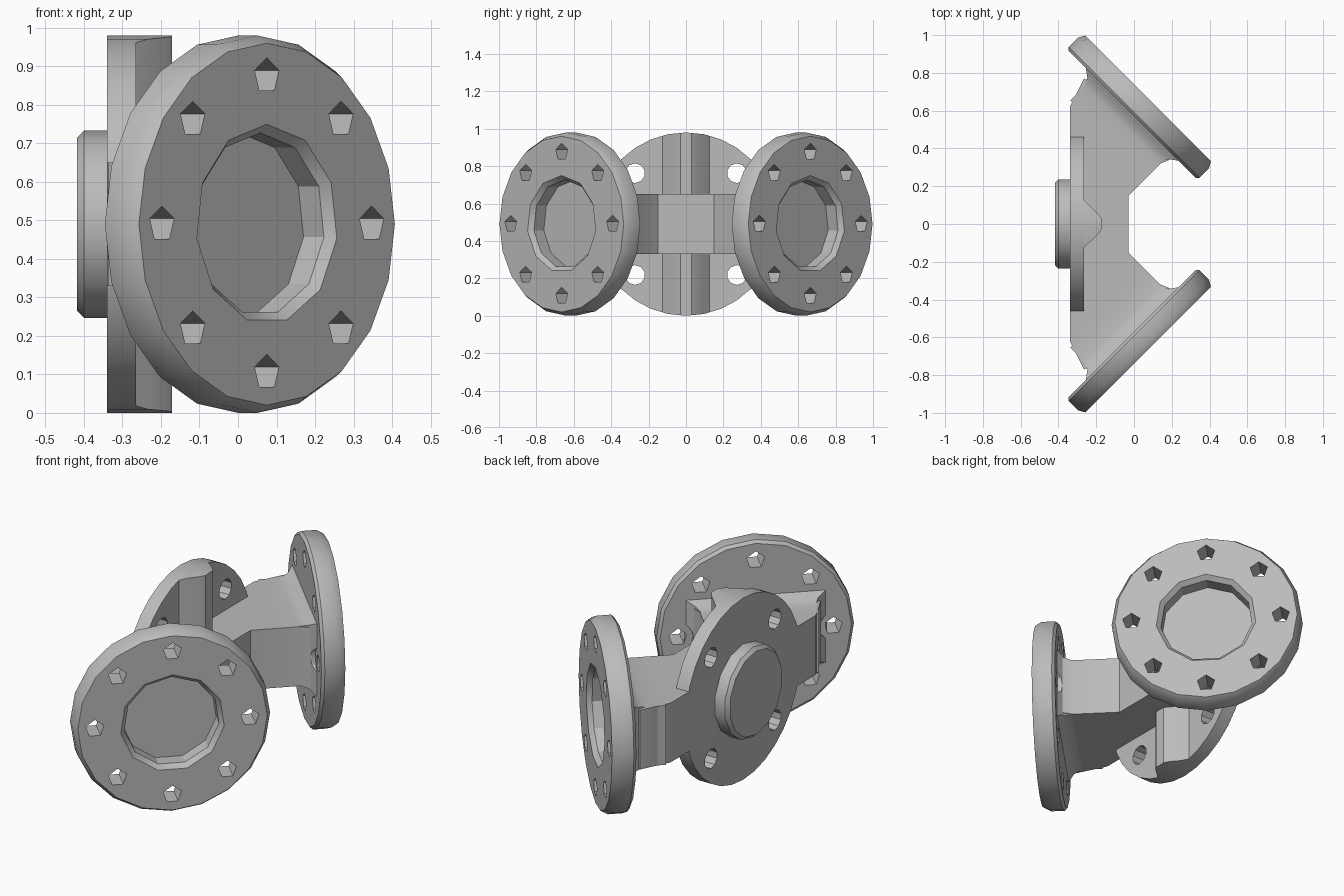
import bpy, bmesh, math
from mathutils import Matrix, Vector

if "Cube" in bpy.data.objects:
    bpy.data.objects.remove(bpy.data.objects["Cube"])

metal = bpy.data.materials.new("cast grey metal")
GREY = (0.5, 0.5, 0.5, 1)
metal.use_nodes = True
metal.diffuse_color = GREY
metal.node_tree.nodes["Principled BSDF"].inputs["Base Color"].default_value = GREY

MID = 0.49      # height of the flow axis
R = 0.49        # flange radius
BOLT_R = 0.385  # bolt circle radius


def make(name, bm, matrix=Matrix()):
    bmesh.ops.recalc_face_normals(bm, faces=bm.faces)
    mesh = bpy.data.meshes.new(name)
    bm.to_mesh(mesh)
    bm.free()
    mesh.materials.append(metal)
    ob = bpy.data.objects.new(name, mesh)
    ob.matrix_world = matrix
    bpy.context.collection.objects.link(ob)
    return ob


def loft(bm, rings):
    """Skin a closed solid through rings of points."""
    loops = [[bm.verts.new(p) for p in ring] for ring in rings]
    n = len(loops[0])
    for a, b in zip(loops, loops[1:]):
        for i in range(n):
            j = (i + 1) % n
            bm.faces.new((a[i], a[j], b[j], b[i]))
    bm.faces.new(loops[0])
    bm.faces.new(loops[-1])


def lathe(bm, profile, sides, x=0, y=0):
    """Round solid about local z from (radius, height) pairs."""
    turn = [math.pi / 2 + math.tau * i / sides for i in range(sides)]
    loft(bm, [[(x + r * math.cos(a), y + r * math.sin(a), h) for a in turn]
              for r, h in profile])


def bolt_holes(bm, count, start, radius, low, high, sides):
    for i in range(count):
        a = start + math.tau * i / count
        lathe(bm, [(radius, low), (radius, high)], sides,
              BOLT_R * math.cos(a), BOLT_R * math.sin(a))


def modify(ob, kind, other, drop=True):
    """Apply a boolean and remove the helper."""
    mod = ob.modifiers.new(kind, 'BOOLEAN')
    mod.operation, mod.solver, mod.object = kind, 'EXACT', other
    mod.use_self = False
    bpy.context.view_layer.update()
    done = ob.evaluated_get(bpy.context.evaluated_depsgraph_get())
    mesh = bpy.data.meshes.new_from_object(done)
    ob.modifiers.clear()
    ob.data = mesh
    if drop:
        bpy.data.objects.remove(other)


def frame(origin, normal):
    """Local z along the normal, local y up."""
    z = Vector(normal).normalized()
    y = Vector((0, 0, 1))
    x = y.cross(z)
    return Matrix.Translation(origin) @ Matrix((x, y, z)).transposed().to_4x4()


parts = []

# Two angled pipe flanges with necks
for side, sign in (("right", -1), ("left", 1)):
    place = frame((0.075, sign * 0.665, MID), (1, sign, 0))

    bm = bmesh.new()
    lathe(bm, [(R - 0.015, -0.12), (R, -0.105), (R, -0.035), (R - 0.02, 0)], 20)
    flange = make(side + "_flange", bm, place)

    # Recessed port with a chamfered lip
    bm = bmesh.new()
    lathe(bm, [(0.237, -0.1), (0.237, -0.025), (0.264, 0.005)], 11)
    modify(flange, 'DIFFERENCE', make("port_cutter", bm, place))

    # Flared neck behind the flange
    bm = bmesh.new()
    loft(bm, [[(w * i, h * j, d) for i, j in ((1, 1), (-1, 1), (-1, -1), (1, -1))]
              for w, h, d in ((0.283, 0.16, -0.3), (0.285, 0.16, -0.195),
                              (0.305, 0.172, -0.15), (0.354, 0.2, -0.115))])
    neck = make(side + "_neck", bm, place)

    # Spot faces clear the neck around the side bolts
    bm = bmesh.new()
    for x in (-BOLT_R, BOLT_R):
        lathe(bm, [(0.075, -0.21), (0.075, -0.12)], 12, x)
    modify(neck, 'DIFFERENCE', make("spot_cutter", bm, place))

    bm = bmesh.new()
    bolt_holes(bm, 8, 0, 0.047, -0.2, 0.05, 5)
    modify(flange, 'DIFFERENCE', make("bolt_cutter", bm, place))
    parts += [flange, neck]

# Central body: a mirrored plan outline
half = [(-0.34, 0.62), (-0.265, 0.77), (-0.2, 0.745),
        (0.2, 0.345), (0.14, 0.32), (-0.03, 0.15)]
plan = half + [(x, -y) for x, y in reversed(half)]
bm = bmesh.new()
loft(bm, [[(x, y, z) for x, y in plan] for z in (MID - 0.16, MID + 0.16)])
parts.append(make("body", bm))

# Rear mounting plate
rear = frame((-0.34, 0, MID), (-1, 0, 0))
bm = bmesh.new()
lathe(bm, [(R, -0.075), (R, 0)], 32)
plate = make("rear_plate", bm, rear)
bm = bmesh.new()
bolt_holes(bm, 4, math.pi / 4, 0.053, -0.1, 0.05, 10)
modify(plate, 'DIFFERENCE', make("rear_bolt_cutter", bm, rear))

# Upright rib, trimmed to the plate's round outline
bm = bmesh.new()
ridge = [(-0.3, 0.13), (-0.265, 0.125), (-0.19, 0.055), (-0.172, 0.03)]
ridge += [(x, -y) for x, y in reversed(ridge)]
loft(bm, [[(x, y, z) for x, y in ridge] for z in (-0.1, 1.1)])
rib = make("plate_rib", bm)
bm = bmesh.new()
lathe(bm, [(R, -0.3), (R, 0.1)], 32)
modify(rib, 'INTERSECT', make("rib_trimmer", bm, rear))

# Round rear boss with chamfered rim
bm = bmesh.new()
lathe(bm, [(0.243, -0.03), (0.243, 0.06), (0.225, 0.078)], 14)
boss = make("rear_boss", bm, rear)
parts += [plate, rib, boss]

# Soft shading with crisp edges
bpy.ops.object.select_all(action='DESELECT')
for ob in parts:
    ob.select_set(True)
bpy.context.view_layer.objects.active = parts[0]
bpy.ops.object.shade_smooth_by_angle(angle=math.radians(30))
